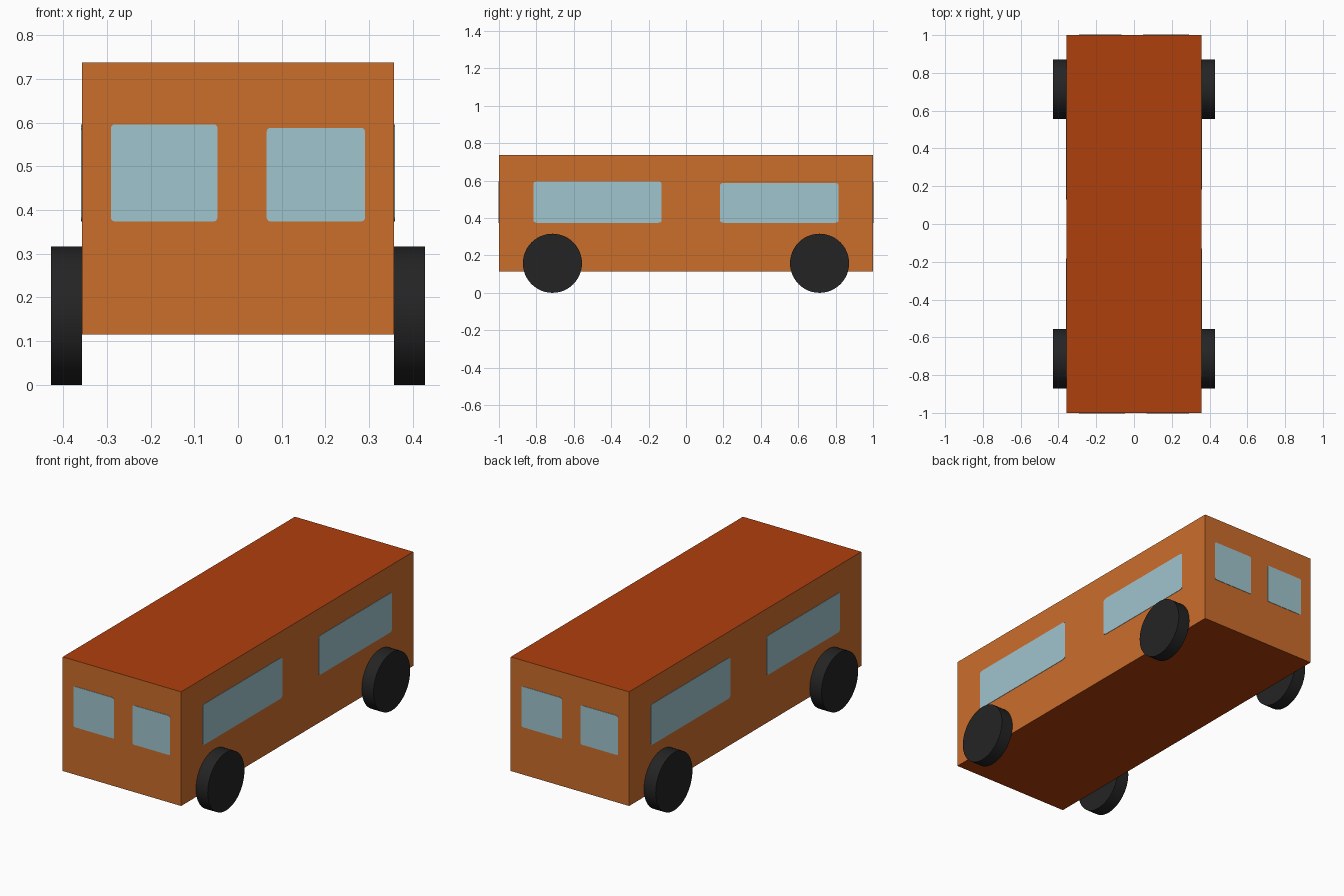
import bpy, bmesh, math
from mathutils import Matrix, Vector

if "Cube" in bpy.data.objects:
    bpy.data.objects.remove(bpy.data.objects["Cube"])

HALF_W, HALF_L = 0.357, 1.0
Z0, Z1 = 0.115, 0.737


def material(name, rgb):
    m = bpy.data.materials.new(name)
    m.diffuse_color = (*rgb, 1.0)
    m.use_nodes = True
    m.node_tree.nodes["Principled BSDF"].inputs["Base Color"].default_value = m.diffuse_color
    return m


ORANGE = material("orange side paint", (0.60, 0.153, 0.024))
RUST = material("rust roof paint", (0.43, 0.050, 0.004))
GLASS = material("pale blue glass", (0.35, 0.555, 0.615))
RUBBER = material("black rubber", (0.0175, 0.0175, 0.0175))


def make_object(name, bm, *mats):
    bmesh.ops.recalc_face_normals(bm, faces=bm.faces)
    mesh = bpy.data.meshes.new(name)
    bm.to_mesh(mesh)
    bm.free()
    for m in mats:
        mesh.materials.append(m)
    ob = bpy.data.objects.new(name, mesh)
    bpy.context.collection.objects.link(ob)
    return ob


# Box body: orange walls, darker roof and floor
bm = bmesh.new()
bmesh.ops.create_cube(bm, size=1.0)
bmesh.ops.scale(bm, vec=(2 * HALF_W, 2 * HALF_L, Z1 - Z0), verts=bm.verts)
bmesh.ops.translate(bm, vec=(0, 0, (Z0 + Z1) / 2), verts=bm.verts)
bm.normal_update()
for f in bm.faces:
    f.material_index = 1 if abs(f.normal.z) > 0.5 else 0
make_object("body", bm, ORANGE, RUST)


# Windows: thin round-cornered plates, a wide one and a narrower one per wall
def window(name, u0, u1, z0, z1, half_span, depth, angle):
    bm = bmesh.new()
    rx, rz = 0.022 * half_span, 0.01
    ring = []
    for cx, cz, start in ((u1 * half_span - rx, z1 - rz, 0), (u0 * half_span + rx, z1 - rz, 90),
                          (u0 * half_span + rx, z0 + rz, 180), (u1 * half_span - rx, z0 + rz, 270)):
        for step in (0, 30, 60, 90):
            a = math.radians(start + step)
            ring.append(bm.verts.new((cx + rx * math.cos(a), -depth - 0.002, cz + rz * math.sin(a))))
    face = bm.faces.new(ring)
    ext = bmesh.ops.extrude_face_region(bm, geom=[face], use_keep_orig=True)
    moved = [g for g in ext["geom"] if isinstance(g, bmesh.types.BMVert)]
    bmesh.ops.translate(bm, vec=(0, 0.004, 0), verts=moved)
    bmesh.ops.rotate(bm, verts=bm.verts, cent=Vector(), matrix=Matrix.Rotation(math.radians(angle), 3, "Z"))
    make_object(name, bm, GLASS)


for wall, half_span, depth, angle in (("front", HALF_W, HALF_L, 0), ("right", HALF_L, HALF_W, 90),
                                      ("back", HALF_W, HALF_L, 180), ("left", HALF_L, HALF_W, 270)):
    window(wall + "_wide_window", -0.815, -0.131, 0.374, 0.596, half_span, depth, angle)
    window(wall + "_narrow_window", 0.183, 0.815, 0.374, 0.588, half_span, depth, angle)


# Wheels: plain discs resting on the ground against the side walls
R, THICK = 0.158, 0.071
for side, sx in (("left", -1), ("right", 1)):
    for end, sy in (("front", -1), ("back", 1)):
        bpy.ops.mesh.primitive_cylinder_add(
            vertices=48, radius=R, depth=THICK, rotation=(0, math.pi / 2, 0),
            location=(sx * (HALF_W + THICK / 2), sy * 0.714, R))
        wheel = bpy.context.object
        wheel.name = f"{end}_{side}_wheel"
        wheel.data.materials.append(RUBBER)
        bpy.ops.object.shade_smooth_by_angle(angle=math.radians(30))
